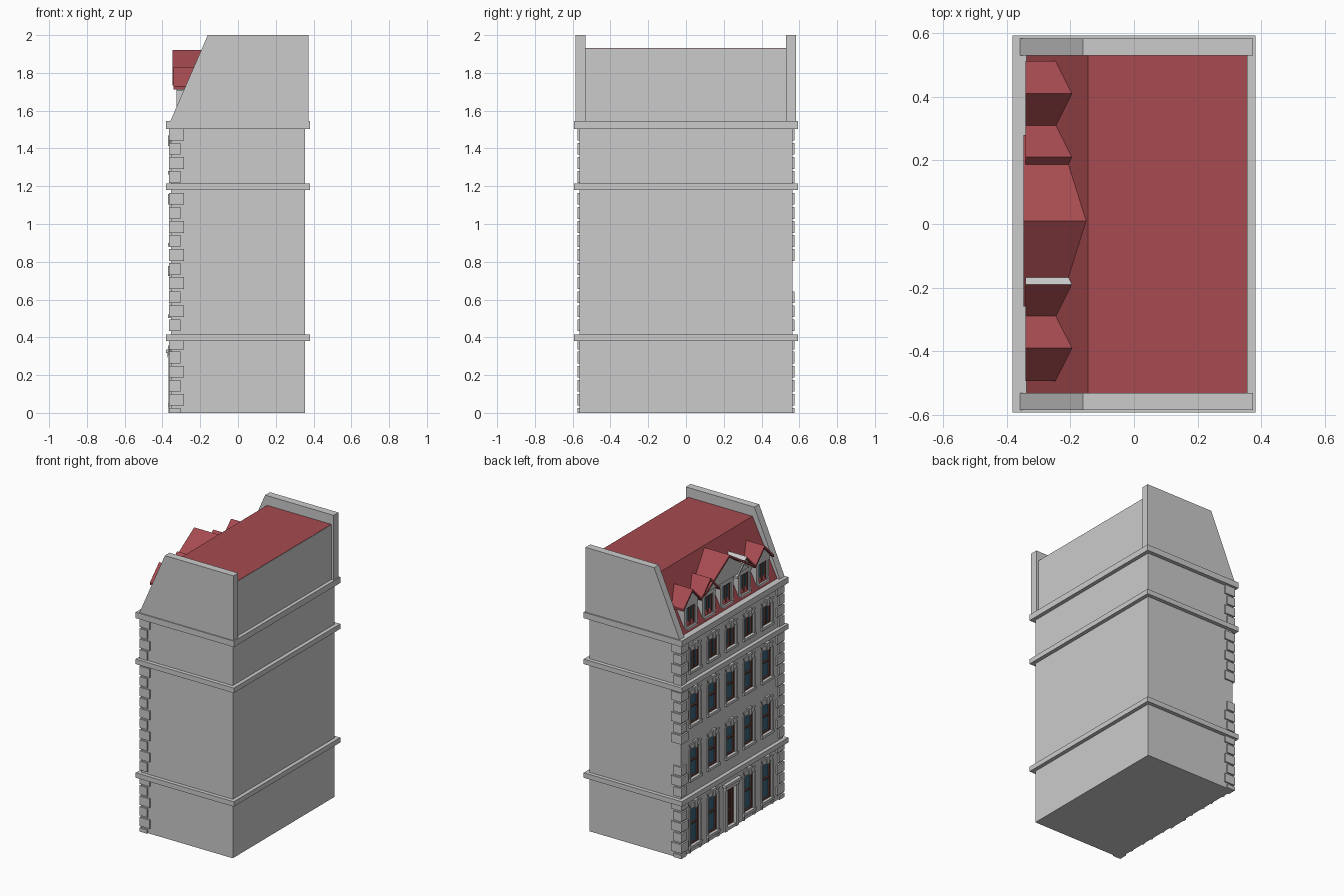
import bpy, bmesh
from mathutils import Vector

if "Cube" in bpy.data.objects:
    bpy.data.objects.remove(bpy.data.objects["Cube"])

def mat(name, c):
    m = bpy.data.materials.new(name)
    m.diffuse_color = (*c, 1)
    m.use_nodes = True
    m.node_tree.nodes["Principled BSDF"].inputs["Base Color"].default_value = m.diffuse_color
    return m

RED = mat("roof_red", (0.38, 0.07, 0.08))
GLASS = mat("glass_blue", (0.04, 0.13, 0.2))
WOOD = mat("wood_brown", (0.12, 0.05, 0.035))

def add_box(bm, x0, x1, y0, y1, z0, z1):
    r = bmesh.ops.create_cube(bm, size=1)
    for v in r["verts"]:
        v.co = Vector(((x0, x1)[v.co.x > 0], (y0, y1)[v.co.y > 0], (z0, z1)[v.co.z > 0]))

def add_prism(bm, pts, axis, a, b):
    """Extrude a profile: axis 'y' takes (x, z) points, axis 'x' takes (y, z) points."""
    co = (lambda p, t: (p[0], t, p[1])) if axis == 'y' else (lambda p, t: (t, p[0], p[1]))
    lo = [bm.verts.new(co(p, a)) for p in pts]
    hi = [bm.verts.new(co(p, b)) for p in pts]
    n = len(pts)
    fs = [bm.faces.new(lo), bm.faces.new(hi[::-1])]
    fs += [bm.faces.new((lo[i], lo[(i + 1) % n], hi[(i + 1) % n], hi[i])) for i in range(n)]
    bmesh.ops.recalc_face_normals(bm, faces=fs)

def finish(name, bm, m=None):
    me = bpy.data.meshes.new(name)
    bm.to_mesh(me)
    bm.free()
    ob = bpy.data.objects.new(name, me)
    bpy.context.collection.objects.link(ob)
    if m:
        me.materials.append(m)
    return ob

def boxes(name, lst, m=None):
    bm = bmesh.new()
    for b in lst:
        add_box(bm, *b)
    return finish(name, bm, m)

FX = -0.355                                   # street wall plane
COLS = [0.01 + 0.2 * k for k in (-2, -1, 0, 1, 2)]
FLOORS = [(0.05, 0.31), (0.52, 0.73), (0.90, 1.11), (1.28, 1.42)]
HW = 0.05                                     # half width of an opening

# Main body with recessed openings
body = boxes("body", [(FX, 0.355, -0.565, 0.565, 0, 1.53)])
openings = [(y, z0, z1) for i, (z0, z1) in enumerate(FLOORS) for y in COLS
            if not (i == 0 and abs(y - 0.01) < 0.01)]
cuts = [(FX - 0.05, FX + 0.03, y - HW, y + HW, z0, z1) for y, z0, z1 in openings]
cuts.append((FX - 0.05, FX + 0.03, 0.01 - HW, 0.01 + HW, 0.02, 0.295))
cutter = boxes("opening_cutter", cuts)
cutter.hide_render = True
cutter.hide_viewport = True
mod = body.modifiers.new("openings", 'BOOLEAN')
mod.operation, mod.solver, mod.object = 'DIFFERENCE', 'EXACT', cutter

# String courses and cornice
boxes("ledges", [(-0.382, 0.382, -0.592, 0.592, a, b)
                 for a, b in ((0.38, 0.415), (1.18, 1.215), (1.503, 1.545))])

# Corner quoins, alternating long and short
quoins = []
for top, count, long0 in ((0.367, 6, 1), (1.133, 10, 1), (1.472, 4, 1)):
    for k in range(count):
        zc, lng = top - 0.0743 * k, k % 2 == 0
        for s in (-1, 1):
            if s == 1 and 0.65 < zc < 0.8:
                continue                      # missing stones on one corner
            ya, yb = sorted((s * 0.575, s * (0.495 if lng else 0.515)))
            quoins.append((-0.366, -0.285 if lng else -0.305, ya, yb,
                           max(0, zc - 0.031), zc + 0.031))
boxes("quoins", quoins)

# Gable end walls
bm = bmesh.new()
for a, b in ((-0.585, -0.532), (0.53, 0.583)):
    add_prism(bm, [(-0.358, 1.545), (-0.16, 2.0), (0.374, 2.0), (0.374, 1.545)], 'y', a, b)
finish("gable_walls", bm)

# Mansard roof and its plain back wall
bm = bmesh.new()
add_prism(bm, [(-0.34, 1.54), (-0.145, 1.932), (0.355, 1.932), (0.355, 1.54)], 'y', -0.532, 0.53)
finish("mansard_roof", bm, RED)
boxes("attic_back_wall", [(0.34, 0.357, -0.532, 0.53, 1.54, 1.93)])

# Windows: glass, wooden sashes, stone trim
glass, sash, trim = [], [], []

def window(y, z0, z1, x, w, mullion):
    glass.append((x + 0.018, x + 0.024, y - w, y + w, z0, z1))
    xa, xb, t = x + 0.006, x + 0.019, 0.009
    sash.extend([(xa, xb, y - w, y - w + t, z0, z1), (xa, xb, y + w - t, y + w, z0, z1),
                 (xa, xb, y - w, y + w, z0, z0 + t), (xa, xb, y - w, y + w, z1 - t, z1)])
    if mullion:
        sash.append((xa, xb, y - 0.004, y + 0.004, z0, z1))
    else:
        zm = z0 + 0.55 * (z1 - z0)
        sash.append((xa, xb, y - w, y + w, zm - 0.005, zm + 0.005))

keys = bmesh.new()
for y, z0, z1 in openings:
    ground = z0 < 0.1
    window(y, z0, z1, FX, HW, z0 > 1.2)
    for s in (-1, 1):                         # jambs
        ya, yb = sorted((y + s * HW, y + s * (HW + 0.014)))
        trim.append((FX - 0.007, FX + 0.01, ya, yb, 0 if ground else z0, z1))
    trim.append((FX - 0.015, FX + 0.012, y - 0.068, y + 0.068, z0 - 0.018, z0))
    add_prism(keys, [(y - 0.05, z1), (y + 0.05, z1), (y + 0.066, z1 + 0.032),
                     (y - 0.066, z1 + 0.032)], 'x', FX - 0.009, FX + 0.01)
    add_prism(keys, [(y - 0.013, z1 - 0.006), (y + 0.013, z1 - 0.006), (y + 0.02, z1 + 0.048),
                     (y - 0.02, z1 + 0.048)], 'x', FX - 0.015, FX + 0.01)
finish("lintels_and_keystones", keys)

# Entrance door with pilasters, step and canopy
dy = 0.01
boxes("door", [(FX + 0.015, FX + 0.025, dy - HW, dy + HW, 0.02, 0.295)]
      + [(FX + 0.009, FX + 0.016, dy + s * 0.024 - 0.016, dy + s * 0.024 + 0.016, a, b)
         for s in (-1, 1) for a, b in ((0.04, 0.12), (0.14, 0.27))], WOOD)
boxes("door_surround", [(FX - 0.012, FX + 0.01, dy + s * 0.061 - 0.012, dy + s * 0.061 + 0.012, 0, 0.295)
                        for s in (-1, 1)]
      + [(FX - 0.018, FX + 0.01, dy - 0.08, dy + 0.08, 0.293, 0.318),
         (FX - 0.025, FX + 0.01, dy - 0.09, dy + 0.09, 0.318, 0.336),
         (FX - 0.008, FX + 0.02, dy - HW, dy + HW, 0, 0.02)])

# Dormers: walls, windows and pitched roofs
DX = -0.326

def slope(bm, y, s, half, eave, ridge, x0, x1, t=0.016):
    add_prism(bm, [(y, ridge), (y + s * half, eave), (y + s * half, eave - t), (y, ridge - t)],
              'x', x0, x1)

walls, roofs, plain = bmesh.new(), bmesh.new(), bmesh.new()
for i, y in enumerate(COLS):
    for s in (-1, 1):                         # side cheeks
        ya, yb = sorted((y + s * 0.045, y + s * 0.07))
        add_box(walls, DX, -0.22, ya, yb, 1.54, 1.735)
    add_box(walls, DX, -0.25, y - 0.045, y + 0.045, 1.54, 1.572)
    add_box(walls, DX + 0.024, -0.25, y - 0.045, y + 0.045, 1.57, 1.715)
    window(y, 1.572, 1.71, DX, 0.045, True)
    trim.append((DX - 0.01, DX + 0.01, y - 0.06, y + 0.06, 1.56, 1.573))
    add_prism(walls, [(y - 0.078, 1.708), (y + 0.078, 1.708), (y + 0.078, 1.735), (y, 1.815),
                      (y - 0.078, 1.735)], 'x', DX, -0.2)
    if i != 2:
        for s in (-1, 1):
            # one slope beside the central gable is bare masonry
            slope(plain if (i == 1 and s == 1) else roofs, y, s, 0.103, 1.727, 1.831, -0.341, -0.18)

# Central broad gable over three dormers
add_prism(walls, [(-0.235, 1.74), (0.255, 1.74), (0.01, 1.905)], 'x', DX - 0.006, -0.2)
for s in (-1, 1):
    slope(roofs, 0.01, s, 0.27, 1.75, 1.921, -0.348, -0.145)
finish("dormer_walls", walls)
finish("dormer_roofs", roofs, RED)
finish("bare_dormer_slope", plain)

boxes("window_glass", glass, GLASS)
boxes("window_sashes", sash, WOOD)
boxes("window_trim", trim)
